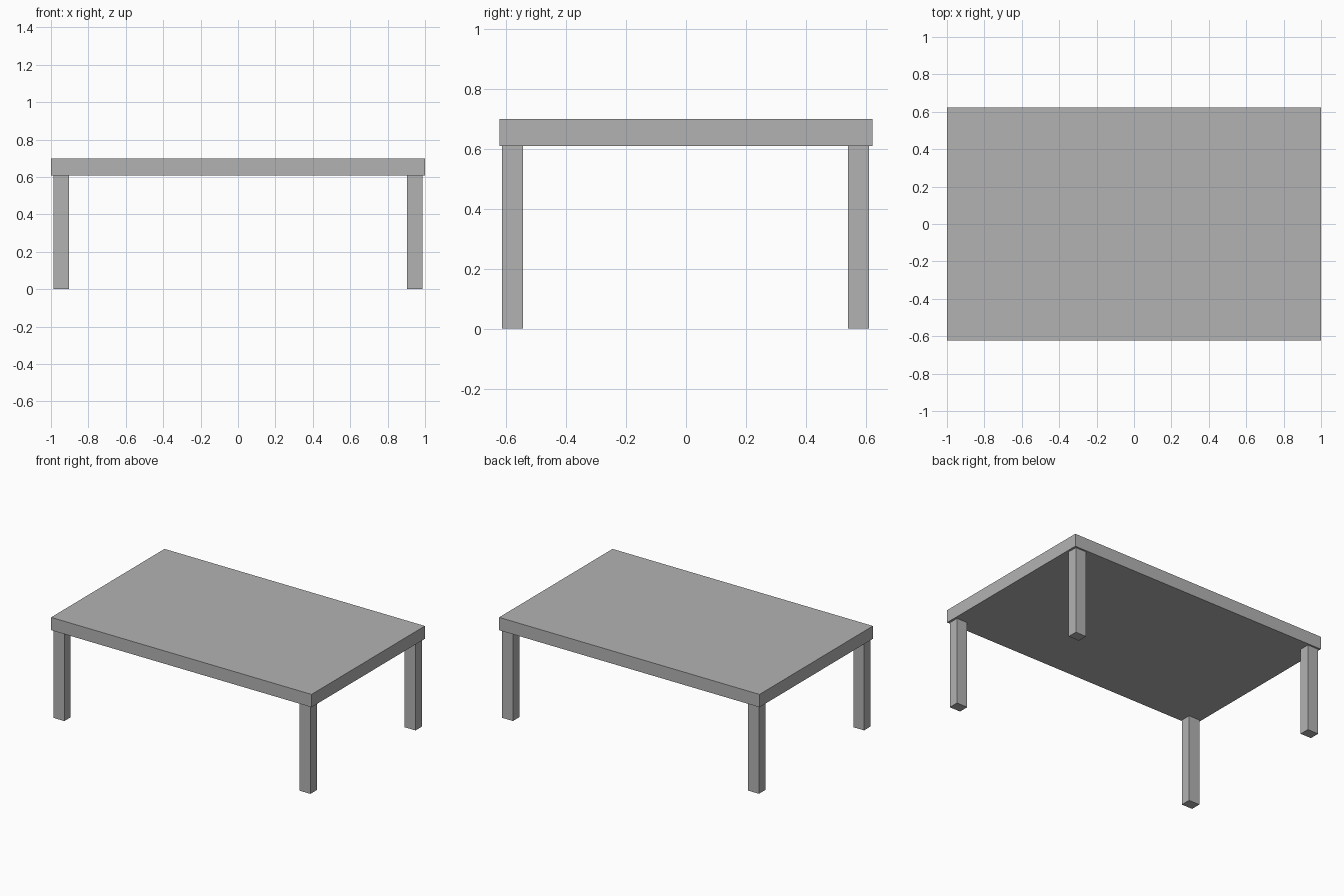
import bpy

# Remove the default cube
cube = bpy.data.objects.get("Cube")
if cube:
    bpy.data.objects.remove(cube, do_unlink=True)

# Single grey finish
grey = bpy.data.materials.new("grey")
grey.use_nodes = True
colour = (0.45, 0.45, 0.45, 1)
grey.diffuse_color = colour
grey.node_tree.nodes["Principled BSDF"].inputs["Base Color"].default_value = colour


def box(name, centre, size):
    bpy.ops.mesh.primitive_cube_add(size=1, location=centre)
    obj = bpy.context.object
    obj.name = name
    obj.scale = size
    bpy.ops.object.transform_apply(location=False, rotation=False, scale=True)
    obj.data.materials.append(grey)
    return obj


TOP_Z = 0.698
UNDER_Z = 0.609

# Table top
box("table_top", (0, 0, (TOP_Z + UNDER_Z) / 2), (2, 1.244, TOP_Z - UNDER_Z))

# Four square legs, set just inside the corners
for x_name, x in (("right", -0.946), ("left", 0.944)):
    for y_name, y in (("front", -0.578), ("back", 0.575)):
        box(f"{y_name}_{x_name}_leg", (x, y, UNDER_Z / 2), (0.083, 0.07, UNDER_Z))
